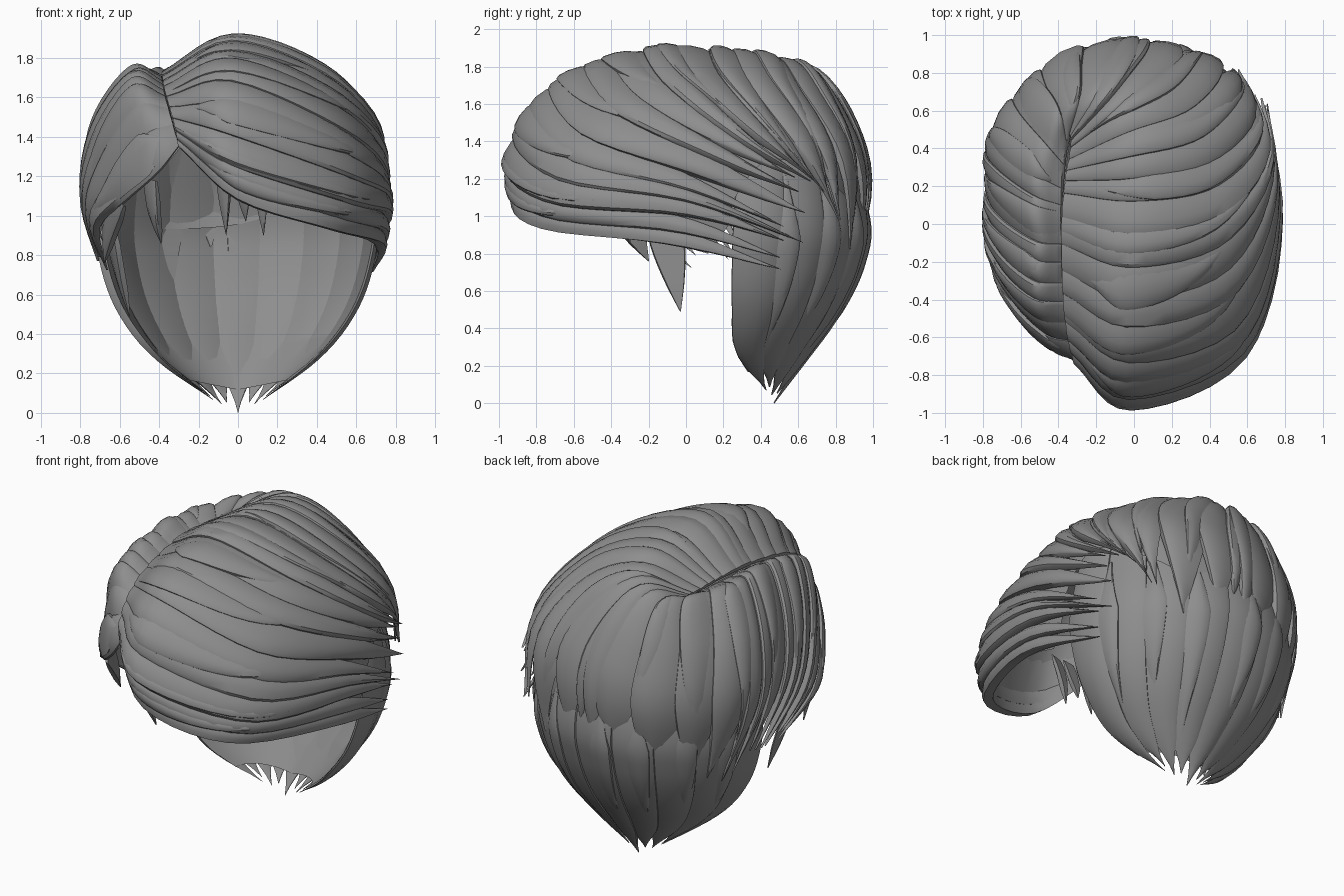
import bpy, math, random
from mathutils import Vector

if "Cube" in bpy.data.objects:
    bpy.data.objects.remove(bpy.data.objects["Cube"])

random.seed(11)
hair = bpy.data.materials.new("grey_hair")
hair.diffuse_color = (0.27, 0.27, 0.27, 1)
hair.use_nodes = True
hair.node_tree.nodes["Principled BSDF"].inputs["Base Color"].default_value = hair.diffuse_color

# Guide paths: each runs from the parting over the head to a tip
RIGHT = [
    [(-.30, -.74, 1.35), (.00, -.91, 1.08), (.47, -.74, .93), (.72, -.10, .85), (.68, .50, .68)],
    [(-.32, -.71, 1.46), (-.02, -.94, 1.32), (.57, -.68, 1.12), (.76, .00, 1.03), (.68, .64, .80)],
    [(-.36, -.52, 1.60), (-.02, -.73, 1.67), (.54, -.55, 1.42), (.75, .05, 1.20), (.70, .66, .92)],
    [(-.38, -.15, 1.70), (-.02, -.28, 1.86), (.47, -.15, 1.67), (.72, .25, 1.38), (.69, .70, 1.13)]]
CROWN = [
    [(-.37, .15, 1.72), (.00, .10, 1.88), (.42, .17, 1.73), (.68, .45, 1.42), (.60, .78, 1.10)],
    [(-.34, .35, 1.70), (-.03, .50, 1.83), (.28, .62, 1.68), (.47, .82, 1.32), (.45, .86, .80)],
    [(-.33, .45, 1.70), (-.15, .66, 1.77), (-.02, .86, 1.53), (.04, .97, 1.15), (.03, .88, .60)],
    [(-.35, .45, 1.70), (-.36, .62, 1.71), (-.41, .78, 1.45), (-.42, .86, 1.10), (-.36, .76, .60)]]
LEFT = [
    [(-.38, .20, 1.70), (-.52, .28, 1.71), (-.69, .42, 1.45), (-.74, .50, 1.10), (-.61, .58, .64)],
    [(-.38, -.10, 1.68), (-.52, -.08, 1.72), (-.71, .05, 1.46), (-.77, .18, 1.12), (-.68, .40, .68)],
    [(-.36, -.45, 1.58), (-.52, -.42, 1.61), (-.69, -.25, 1.36), (-.77, -.05, 1.05), (-.70, .20, .74)],
    [(-.30, -.74, 1.36), (-.42, -.68, 1.22), (-.58, -.52, 1.08), (-.72, -.28, .94), (-.66, .02, .72)]]
GUIDES = [[Vector(p) for p in g] for g in RIGHT + CROWN + LEFT]


def spline(pts, t):
    """Catmull-Rom point, t in 0..1"""
    f = min(max(t, 0), 1) * (len(pts) - 1)
    i = min(int(f), len(pts) - 2)
    f -= i
    b, c = pts[i], pts[i + 1]
    a = pts[i - 1] if i else b * 2 - c
    d = pts[i + 2] if i + 2 < len(pts) else c * 2 - b
    return (b * 2 + (c - a) * f + (a * 2 - b * 5 + c * 4 - d) * f * f
            + (b * 3 - a - c * 3 + d) * f ** 3) / 2


def sweep_surface(u, v):
    return spline([spline(g, v) for g in GUIDES], u)


# Nape curtain rows: height, half width, back y, side y
NAPE = [Vector(r) for r in [(1.45, .62, .84, .30), (1.0, .70, .96, .26), (.75, .68, .93, .25),
                            (.5, .59, .82, .25), (.25, .41, .65, .27), (.0, .13, .47, .42)]]


def nape_surface(u, v):
    z, w, back, side = spline(NAPE, v)
    a = math.radians(-90 + 180 * u)
    return Vector((w * math.sin(a), side + (back - side) * math.cos(a), z + .07 * abs(math.sin(a)) * v ** 4))


def outward(p):
    return (p - Vector((0, .1, min(.95, p.z + .1)))).normalized()


def make(name, verts, faces, angle=35):
    me = bpy.data.meshes.new(name)
    me.from_pydata(verts, [], faces)
    me.materials.append(hair)
    ob = bpy.data.objects.new(name, me)
    bpy.context.collection.objects.link(ob)
    bpy.ops.object.select_all(action='DESELECT')
    ob.select_set(True)
    bpy.context.view_layer.objects.active = ob
    bpy.ops.object.mode_set(mode='EDIT')
    bpy.ops.mesh.select_all(action='SELECT')
    bpy.ops.mesh.normals_make_consistent(inside=False)
    bpy.ops.object.mode_set(mode='OBJECT')
    bpy.ops.object.shade_smooth_by_angle(angle=math.radians(angle))
    return ob


# Lock cross-section: across (-1..1), height factor; one steep edge, one low edge
SECTION = [(-1, -.8), (-.93, .45), (-.75, .75), (-.2, .8), (.4, .45), (1, -.4), (.9, -.8)]


def lock(verts, faces, surf, u, half, v0, v1, h, lift=0.0, curl=0.0, taper=.55, steps=20):
    """Add one tapered lock lying on a surface"""
    base, n = len(verts), len(SECTION)
    for s in range(steps + 1):
        t = s / steps
        v = v0 + (v1 - v0) * t
        w = half * (1 if t < taper else max(.02, 1 - ((t - taper) / (1 - taper)) ** 1.7))
        if v0 > .03:
            w *= min(1, .15 + t * 3.5)
        k = min(1, .45 + t * 3) * min(1, .15 + (1 - t) * 3)
        uc = u + curl * t * t * t
        for a, b in SECTION:
            p = surf(min(max(uc + a * w, 0), 1), v)
            verts.append(p + outward(p) * (b * h * k + lift * math.sin(math.pi * min(1, t + .1))))
    for s in range(steps):
        for j in range(n):
            a, b = base + s * n + j, base + s * n + (j + 1) % n
            faces.append((a, b, b + n, a + n))
    faces.append(tuple(base + j for j in range(n)))
    faces.append(tuple(base + steps * n + j for j in range(n)))


def shell(name, surf, nu, nv, v0, v1, inset):
    """Thin inner lining that follows a surface"""
    verts, faces = [], []
    for i in range(nu + 1):
        for j in range(nv + 1):
            p = surf(i / nu, v0 + (v1 - v0) * j / nv)
            verts.append(p - outward(p) * inset)
    for i in range(nu):
        for j in range(nv):
            a = i * (nv + 1) + j
            faces.append((a, a + 1, a + nv + 2, a + nv + 1))
    make(name, verts, faces)


shell("top_lining", sweep_surface, 60, 16, 0, .84, .03)
shell("nape_lining", nape_surface, 24, 12, 0, .91, .022)

# Main swept locks of uneven width, side by side round the parting
sizes = [random.uniform(.7, 1.4) for _ in range(29)]
verts, faces, u = [], [], 0
for i, size in enumerate(sizes):
    wide = size / sum(sizes)
    back = .45 < u < .7
    lock(verts, faces, sweep_surface, u + wide / 2, wide * .68, 0,
         random.uniform(.8, 1) if back else random.uniform(.93, 1), random.uniform(.03, .045),
         curl=random.uniform(-.012, .012), taper=.66)
    u += wide
make("swept_locks", verts, faces)

# Raised loose locks with free, flicked-up tips on top
verts, faces = [], []
for i in range(17):
    u = (i + random.uniform(.35, .65)) / 17
    front = u < .33
    lock(verts, faces, sweep_surface, u, random.uniform(.014, .022), 0 if i % 2 else .1,
         random.uniform(.55, .85) if front else random.uniform(.75, .97), .026,
         lift=.022, curl=.035 if front else random.uniform(-.015, .015), taper=.3)
make("loose_locks", verts, faces)

# Nape locks that gather to points at the neck
verts, faces = [], []
M = 9
for i in range(M):
    lock(verts, faces, nape_surface, (i + .5) / M, .64 / M, 0, 1 - .025 * (i % 2), .026, taper=.84, steps=26)
make("nape_locks", verts, faces)

# Longer thin locks laid over the nape
verts, faces = [], []
for i in range(7):
    lock(verts, faces, nape_surface, (i + .9) / 8 + random.uniform(-.02, .02), .035, .1,
         random.uniform(.6, .95), .022, lift=.018, taper=.3)
make("nape_top_locks", verts, faces)


# Small hanging spikes: root, tip, half width
def spike(name, root, bend, tip, half):
    pts = [Vector(root), Vector(bend), Vector(tip)]
    side = (pts[2] - pts[0]).cross(outward(pts[0])).normalized()

    def surf(u, v):
        return spline(pts, v) + side * (u - .5)
    vs, fs = [], []
    lock(vs, fs, surf, .5, half, 0, 1, .022, taper=.2, steps=8)
    make(name, vs, fs)


spike("left_sideburn", (-.66, -.12, .95), (-.62, -.08, .75), (-.55, -.03, .49), .10)
spike("left_temple_lock", (-.62, -.42, 1.10), (-.66, -.30, .95), (-.68, -.20, .76), .10)
spike("left_inner_lock", (-.45, -.40, 1.18), (-.43, -.35, 1.0), (-.39, -.30, .86), .05)
for k, x in enumerate((-.07, .03, .12)):
    spike("inner_fringe_lock_%d" % (k + 1), (x, -.55, 1.25), (x, -.5, 1.1), (x + .01, -.45, .9 + .07 * (k % 2)), .04)
